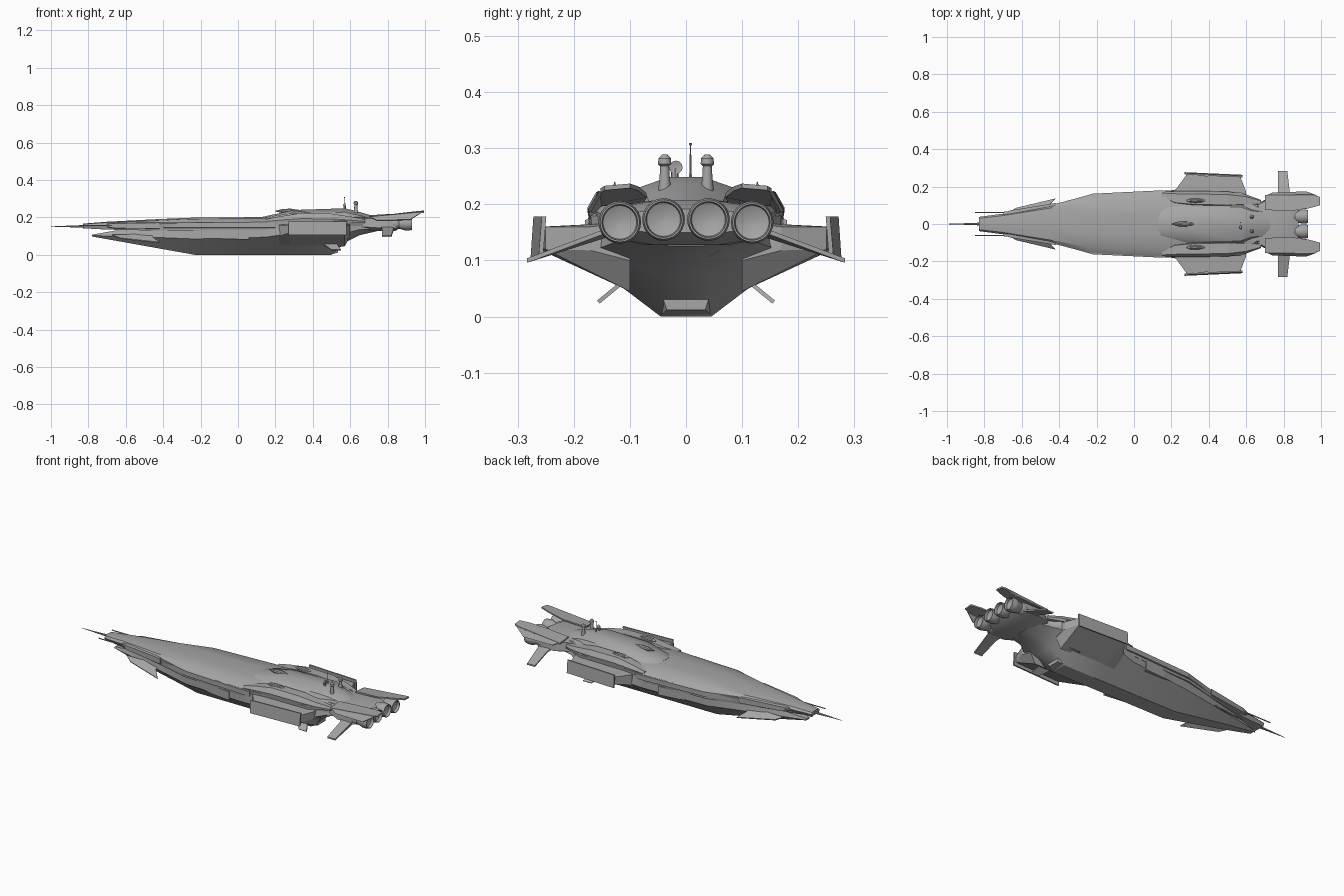
import bpy, bmesh, math
from mathutils import Vector

GREY = bpy.data.materials.new("hull_grey")
GREY.diffuse_color = (.38, .38, .38, 1)


def finish(name, bm, mirror=False, smooth=False):
    bmesh.ops.remove_doubles(bm, verts=bm.verts, dist=1e-5)
    bmesh.ops.recalc_face_normals(bm, faces=bm.faces)
    me = bpy.data.meshes.new(name)
    bm.to_mesh(me)
    bm.free()
    me.materials.append(GREY)
    ob = bpy.data.objects.new(name, me)
    bpy.context.collection.objects.link(ob)
    if mirror:
        m = ob.modifiers.new("mirror", 'MIRROR')
        m.use_axis = (False, True, False)
        m.use_mirror_merge = False
    if smooth:
        bpy.ops.object.select_all(action='DESELECT')
        ob.select_set(True)
        bpy.context.view_layer.objects.active = ob
        bpy.ops.object.shade_smooth_by_angle(angle=math.radians(30))
    return ob


def loft(name, rings, mirror=False, smooth=False):
    """Skin a list of equal-length closed rings of 3D points, capped at both ends."""
    bm = bmesh.new()
    vr = [[bm.verts.new(p) for p in r] for r in rings]
    n = len(rings[0])
    for a, b in zip(vr, vr[1:]):
        for i in range(n):
            j = (i + 1) % n
            bm.faces.new((a[i], a[j], b[j], b[i]))
    bm.faces.new(vr[0])
    bm.faces.new(vr[-1])
    return finish(name, bm, mirror, smooth)


def hull(name, sections):
    """Sections are (x, y1, z1, y2, z2, ...) half outlines, reflected across y = 0."""
    rings = []
    for s in sections:
        half = list(zip(s[1::2], s[2::2]))
        rings.append([(s[0], y, z) for y, z in half] + [(s[0], -y, z) for y, z in reversed(half)])
    return loft(name, rings, smooth=True)


def plate(name, pts, thick):
    t = Vector(thick)
    return loft(name, [[Vector(p) - t / 2 for p in pts], [Vector(p) + t / 2 for p in pts]], True)


def lathe(name, prof, at, axis='X', n=20, mirror=False, smooth=True):
    """Spin (radius, distance) points round an axis through the given point."""
    rings = []
    for r, d in prof:
        ring = []
        for k in range(n):
            c, s = r * math.cos(2 * math.pi * k / n), r * math.sin(2 * math.pi * k / n)
            ring.append(Vector(at) + Vector((d, c, s) if axis == 'X' else (c, s, d)))
        rings.append(ring)
    return loft(name, rings, mirror, smooth)


# Lower hull with V sides and flat keel
hull("lower_hull", [
    (-.78, .012, .098, .02, .103, .012, .108),
    (-.60, .028, .066, .06, .100, .05, .14),
    (-.23, .045, .0, .14, .085, .145, .15),
    (.15, .045, .0, .17, .095, .17, .16),
    (.25, .045, .0, .19, .11, .18, .16),
    (.50, .045, .0, .19, .11, .18, .16),
    (.58, .042, .07, .165, .118, .16, .16),
    (.65, .035, .105, .12, .135, .11, .165),
    (.74, .03, .126, .1, .138, .1, .17)])

# Upper hull deck
hull("upper_hull", [
    (-.83, .03, .142, .038, .155, .03, .164, .012, .167),
    (-.70, .045, .135, .055, .16, .045, .173, .02, .177),
    (-.45, .095, .13, .1, .165, .085, .182, .035, .190),
    (-.24, .15, .13, .155, .172, .125, .192, .05, .199),
    (.15, .17, .13, .175, .175, .14, .195, .05, .202),
    (.57, .165, .13, .17, .18, .14, .2, .05, .21),
    (.66, .105, .135, .11, .175, .09, .2, .04, .208),
    (.76, .1, .14, .105, .175, .09, .195, .04, .2)])

# Raised dorsal deck
hull("dorsal_deck", [
    (.13, .09, .19, .06, .199, .02, .203),
    (.30, .11, .19, .09, .224, .03, .24),
    (.57, .11, .19, .09, .228, .03, .249),
    (.63, .09, .18, .07, .215, .03, .235),
    (.74, .07, .17, .06, .19, .025, .203)])

# Keel tail block
hull("keel_tail", [
    (.40, .045, .003, .05, .03, .05, .056),
    (.50, .045, .003, .05, .03, .05, .056),
    (.535, .034, .012, .042, .035, .05, .057)])

# Nose spike and gun barrels
lathe("nose_spike", [(.001, -1), (.006, -.85), (.009, -.8)], (0, 0, .152), n=8)
lathe("gun_barrel", [(.003, -.85), (.003, -.70), (.007, -.69), (.007, -.6)], (0, .061, .157), n=8, mirror=True)

# Nose cheek armour
loft("nose_cheek", [[(x, y0, z0), (x, y1, z0 + .005), (x, y1, z1), (x, y0, z1 + .006)]
     for x, y0, y1, z0, z1 in ((-.70, .03, .058, .145, .165), (-.66, .03, .073, .138, .168),
                              (-.42, .06, .112, .135, .172))], True)

# Drooping front canards
plate("front_canard", [(-.67, .062, .105), (-.63, .085, .088), (-.42, .135, .065), (-.455, .10, .092),
                       (-.46, .07, .11)], (0, .003, .006))

# Side armour belt and side hangar wedge
loft("side_belt", [[(x, y - .03, .142), (x, y, .145), (x, y, .172), (x, y - .03, .18)]
     for x, y in ((-.42, .105), (-.22, .162), (.15, .18), (.2, .18))], True)
loft("side_wedge", [[(x, y - .07, z0), (x, y, z0), (x, y, .132), (x, y - .07, .132)]
     for x, y, z0 in ((-.40, .1, .115), (-.07, .158, .085), (.06, .17, .082))], True)

# Side wings with upright end panels
loft("side_wing", [[(x, .1, zi), (x, y, z), (x, y, .16), (x, .1, .168)]
     for x, y, z, zi in ((.22, .18, .1, .045), (.28, .262, .12, .045), (.57, .25, .12, .045),
                        (.60, .17, .118, .10))], True)
plate("wing_end_panel", [(.27, .273, .105), (.27, .268, .178), (.58, .253, .178), (.58, .259, .105)],
      (0, .008, 0))

# Shoulder pods
loft("shoulder_pod", [[(x, yc - w, .17), (x, yc + w, .17), (x, yc + w * 1.1, .17 + h * .45),
                       (x, yc + w * .7, .17 + h), (x, yc - w * .7, .17 + h)]
     for x, yc, w, h in ((.15, .155, .015, .02), (.22, .138, .034, .035), (.33, .132, .04, .052),
                        (.50, .13, .04, .05), (.60, .125, .03, .035), (.68, .115, .012, .02))], True)
lathe("pod_blister", [(.002, -.05), (.01, -.03), (.012, 0), (.009, .03), (.002, .05)], (.33, .125, .222),
      n=10, mirror=True)
lathe("pod_spike", [(.007, .215), (.0005, .241)], (.34, .127, 0), 'Z', 8, True)
lathe("deck_blister", [(.002, -.08), (.012, -.04), (.014, 0), (.002, .08)], (.28, 0, .234), n=10)

# Rear engine block
hull("engine_block", [
    (.66, .08, .134, .11, .15, .10, .195, .04, .202),
    (.74, .08, .128, .148, .145, .145, .195, .05, .208),
    (.84, .06, .128, .148, .142, .145, .192, .05, .207),
    (.88, .06, .15, .125, .155, .125, .18, .05, .192)])

# Four engine nozzles with shallow dished ends
bell = [(.024, .80), (.032, .835), (.032, .85), (.028, .86), (.036, .89), (.038, .895), (.038, .912),
        (.035, .93), (.032, .93), (.030, .915), (.018, .910), (.001, .908)]
lathe("inner_engine", bell, (0, .04, .173), n=24, mirror=True)
lathe("outer_engine", bell, (0, .118, .168), n=24, mirror=True)

# Rear cover plates over the engines
plate("engine_cover_top", [(.70, .075, .208), (.70, .155, .2), (.97, .152, .225), (.995, .145, .229),
                           (.995, .10, .233), (.94, .085, .228), (.84, .07, .216)], (0, 0, .008))
plate("engine_cover_side", [(.71, .152, .2), (.95, .155, .222), (.975, .152, .222), (.92, .172, .187),
                            (.74, .165, .185)], (0, .005, .003))

# Tail wings and ventral fins
plate("tail_wing", [(.75, .1, .158), (.77, .17, .14), (.77, .283, .1), (.82, .283, .1), (.835, .15, .15),
                    (.84, .1, .158)], (0, 0, .008))
plate("ventral_fin", [(.44, .105, .068), (.52, .105, .068), (.55, .156, .026), (.50, .156, .026)],
      (0, .005, .005))

# Sensor turrets, dish and antenna
lathe("sensor_turret", [(.014, .2), (.009, .25), (.008, .268), (.012, .272), (.011, .282), (.004, .289)],
      (.63, .038, 0), 'Z', 12, True)
lathe("dish_post", [(.008, .235), (.006, .265)], (.57, -.02, 0), 'Z', 8)
lathe("sensor_dish", [(.002, -.01), (.008, -.006), (.012, .004), (.002, .002)], (.572, -.018, .266), n=12)
lathe("antenna", [(.003, .24), (.0015, .29), (.0015, .305), (.003, .306), (.003, .309)], (.57, .008, 0), 'Z', 6)
